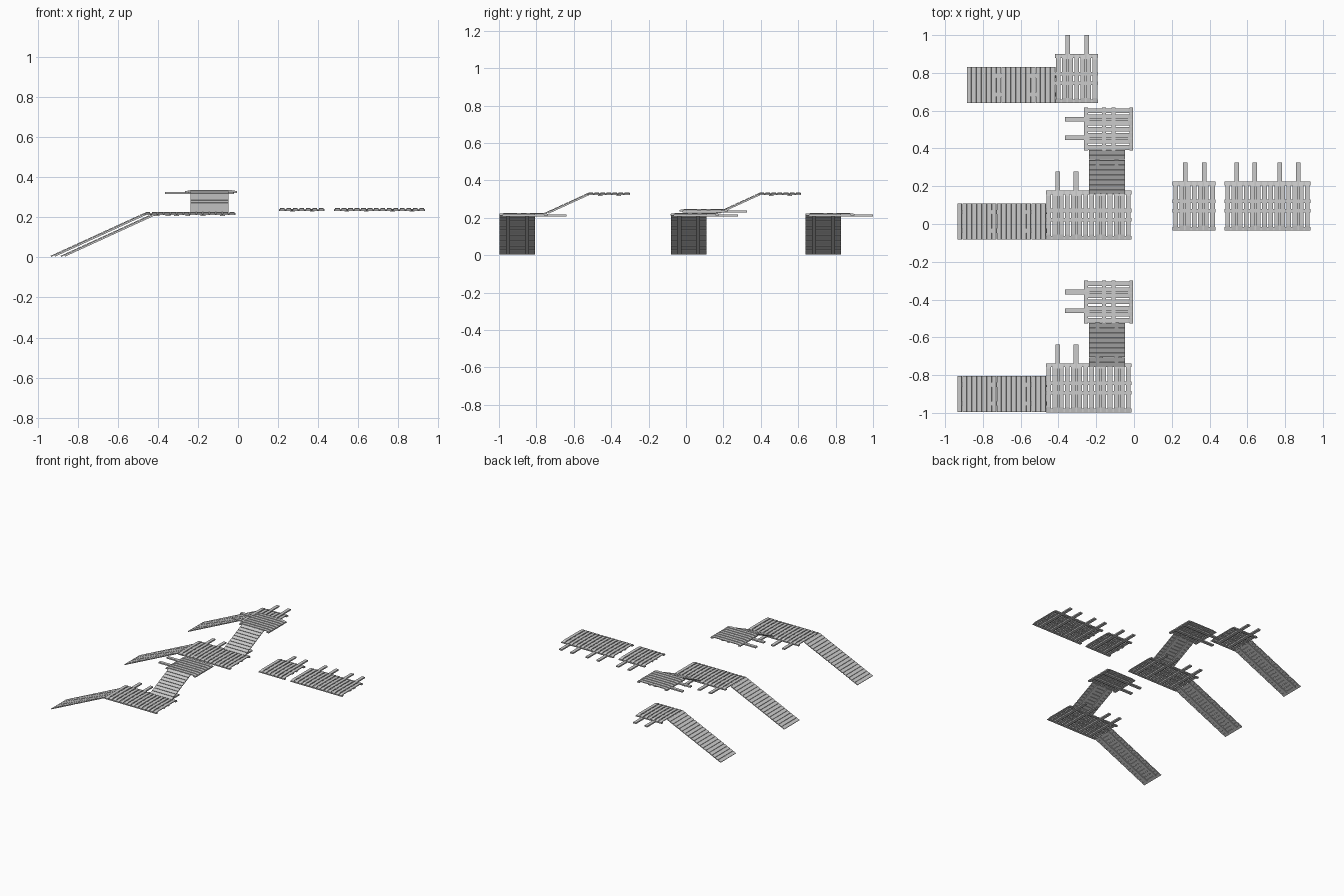
import bpy, bmesh
from math import radians, sin, cos
from mathutils import Matrix

if "Cube" in bpy.data.objects:
    bpy.data.objects.remove(bpy.data.objects["Cube"])

grey = bpy.data.materials.new("weathered_grey")
grey.use_nodes = True
COLOUR = (0.6, 0.6, 0.6, 1)
grey.diffuse_color = COLOUR
grey.node_tree.nodes["Principled BSDF"].inputs["Base Color"].default_value = COLOUR

DEPTH = 0.26      # deck size along its planks
PITCH = 0.0324    # plank spacing on decks
SLOPE = radians(24.6)


def box(bm, x, y, z):
    """Add a box from (min, max) pairs."""
    size = [b - a for a, b in (x, y, z)]
    mid = [(a + b) / 2 for a, b in (x, y, z)]
    bmesh.ops.create_cube(bm, size=1, matrix=Matrix.Translation(mid) @ Matrix.Diagonal((*size, 1)))


def bent_plank(bm, x0, x1):
    """Add a plank along y whose ends droop a little."""
    rings = []
    for y, z in ((0, -0.005), (0.028, 0), (DEPTH - 0.028, 0), (DEPTH, -0.005)):
        rings.append([bm.verts.new(p) for p in
                      ((x0, y, z), (x1, y, z), (x1, y, z - 0.006), (x0, y, z - 0.006))])
    for a, b in zip(rings, rings[1:]):
        for i in range(4):
            j = (i + 1) % 4
            bm.faces.new((a[i], a[j], b[j], b[i]))
    bm.faces.new(rings[0])
    bm.faces.new(rings[-1][::-1])


def finish(bm, name, matrix):
    bmesh.ops.recalc_face_normals(bm, faces=bm.faces)
    mesh = bpy.data.meshes.new(name)
    bm.to_mesh(mesh)
    bm.free()
    mesh.materials.append(grey)
    obj = bpy.data.objects.new(name, mesh)
    obj.matrix_world = matrix
    bpy.context.collection.objects.link(obj)


def place(x, y, z, turn=0):
    return Matrix.Translation((x, y, z)) @ Matrix.Rotation(radians(turn), 4, "Z")


def deck(name, matrix, planks, joists):
    """Origin is the front left top corner; joists stick out at the back."""
    width = planks * PITCH
    # planks
    bm = bmesh.new()
    for i in range(planks):
        bent_plank(bm, i * PITCH + 0.004, (i + 1) * PITCH - 0.004)
    finish(bm, name + "_planks", matrix)
    # cross battens, lower at the drooping ends
    bm = bmesh.new()
    for y, drop in ((0.01, 0.005), (0.105, 0), (0.155, 0), (0.25, 0.005)):
        box(bm, (0, width), (y - 0.01, y + 0.01), (-0.009 - drop, -0.004 - drop))
    finish(bm, name + "_battens", matrix)
    # joists
    bm = bmesh.new()
    for x in joists:
        box(bm, (x - 0.012, x + 0.012), (0.015, DEPTH + 0.1), (-0.018, -0.008))
    finish(bm, name + "_joists", matrix)


def ramp(name, matrix, slats):
    """Origin is the middle of the top edge; runs downhill along +x."""
    matrix = matrix @ Matrix.Rotation(SLOPE, 4, "Y")
    pitch = 0.0287
    bm = bmesh.new()
    for i in range(slats):
        box(bm, (i * pitch + 0.0015, (i + 1) * pitch - 0.0015), (-0.095, 0.095), (-0.006, 0))
    finish(bm, name + "_slats", matrix)
    bm = bmesh.new()
    for y in (-0.05, 0.05):
        box(bm, (0, slats * pitch - 0.02), (y - 0.011, y + 0.011), (-0.013, -0.005))
    finish(bm, name + "_stringers", matrix)


SMALL = (7, (0.067, 0.166))
LARGE = (14, (0.063, 0.16, 0.292, 0.389))

# free-standing walkway decks
deck("walkway_short", place(0.205, -0.035, 0.247), *SMALL)
deck("walkway_long", place(0.48, -0.035, 0.247), *LARGE)

# small landing with one ramp
deck("rear_landing", place(-0.417, 0.64, 0.226), *SMALL)
ramp("rear_ramp", place(-0.417, 0.735, 0.223, 180), 18)

# two-level stairs: ramp, landing, short ramp, upper landing
for label, y in (("middle", -0.083), ("front", -0.998)):
    deck(label + "_landing", place(-0.467, y, 0.226), *LARGE)
    ramp(label + "_ramp", place(-0.467, y + 0.097, 0.223, 180), 18)
    ramp(label + "_upper_ramp", place(-0.143, y + 0.474, 0.333, -90), 9)
    deck(label + "_upper_landing", place(-0.004, y + 0.472, 0.336, 90), *SMALL)
